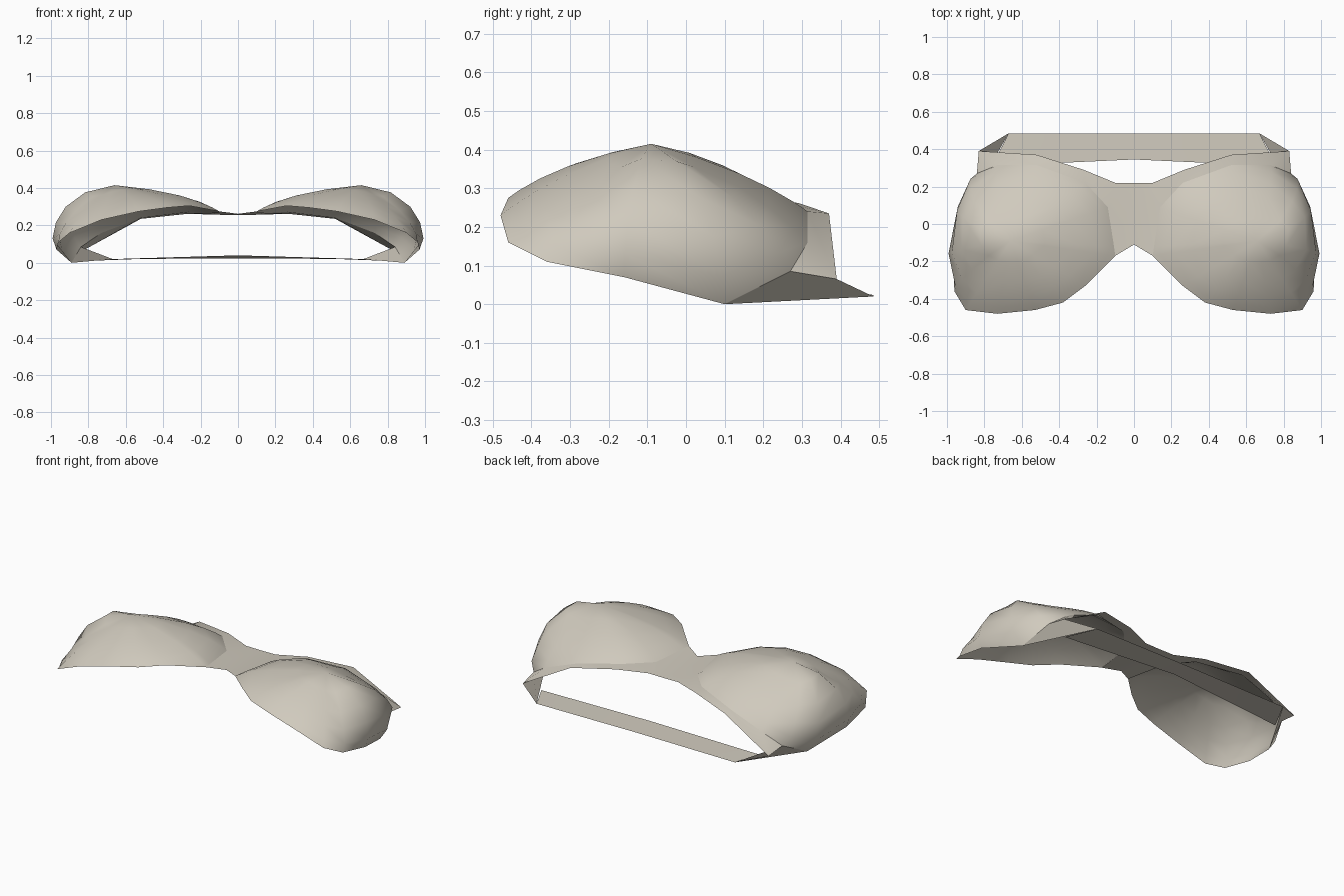
import bpy
import bmesh
from math import sin, cos, pi, radians, sqrt
from mathutils import Vector

if "Cube" in bpy.data.objects:
    bpy.data.objects.remove(bpy.data.objects["Cube"], do_unlink=True)

# Single pale fabric colour
fabric = bpy.data.materials.new("pale_beige_fabric")
fabric.use_nodes = True
colour = (0.63, 0.59, 0.51, 1)
fabric.diffuse_color = colour
bsdf = next(n for n in fabric.node_tree.nodes if n.type == "BSDF_PRINCIPLED")
bsdf.inputs["Base Color"].default_value = colour
bsdf.inputs["Roughness"].default_value = 0.8


def finish(name, bm, angle):
    """Face the cloth upward, then mirror it across the middle."""
    bmesh.ops.remove_doubles(bm, verts=bm.verts, dist=0.001)
    bmesh.ops.recalc_face_normals(bm, faces=bm.faces)
    if sum(f.normal.z * f.calc_area() for f in bm.faces) < 0:
        bmesh.ops.reverse_faces(bm, faces=bm.faces)
    mesh = bpy.data.meshes.new(name)
    bm.to_mesh(mesh)
    bm.free()
    mesh.materials.append(fabric)
    obj = bpy.data.objects.new(name, mesh)
    bpy.context.collection.objects.link(obj)
    mirror = obj.modifiers.new("mirror", "MIRROR")
    mirror.use_clip = True
    bpy.ops.object.select_all(action="DESELECT")
    obj.select_set(True)
    bpy.context.view_layer.objects.active = obj
    bpy.ops.object.shade_smooth_by_angle(angle=radians(angle))


def loft(bm, first, second, closed=False):
    """Join two rows of points, collapsing repeated points to triangles."""
    a = [bm.verts.new(p) for p in first]
    b = [bm.verts.new(p) for p in second]
    count = len(a)
    for i in range(count if closed else count - 1):
        j = (i + 1) % count
        corners = []
        for v in (a[i], a[j], b[j], b[i]):
            if all((v.co - c.co).length > 0.001 for c in corners):
                corners.append(v)
        if len(corners) > 2:
            bm.faces.new(corners)


# Cup rim: position, then outward swell and roundness of the wall above it
rim_data = [
    (.1, -.17, .275, 0, .5), (.1, -.12, .268, 0, .6), (.14, .09, .265, 0, .6),
    (.26, .22, .272, 0, .5), (.52, .315, .24, 0, .3), (.73, .315, .16, .02, .3),
    (.84, .27, .085, .08, .4), (.89, .1, 0, .1, .8), (.97, -.16, .07, .055, .8),
    (.96, -.36, .11, .035, .3), (.9, -.46, .16, 0, .25),
    (.73, -.48, .23, 0, .3), (.53, -.46, .275, 0, .4),
    (.38, -.42, .295, 0, .4), (.26, -.33, .305, 0, .4)]
rim = [Vector(p[:3]) for p in rim_data]
peak = Vector((.66, -.09, .415))


def cup_ring(t):
    """Ring of cup points, from the rim at t = 0 to the peak at t = 1."""
    ring = []
    for base, (*_, swell, roundness) in zip(rim, rim_data):
        across = t + (1 - cos(t * pi / 2) - t) * roundness
        rise = t + (sin(t * pi / 2) - t) * roundness
        p = base.lerp(peak, across)
        p.z = base.z + (peak.z - base.z) * rise
        p.x += swell * sqrt(abs(sin(pi * t)))
        ring.append(p)
    return ring


# Domed cups, open underneath
bm = bmesh.new()
levels = [0, .12, .3, .5, .75, 1]
for low, high in zip(levels, levels[1:]):
    loft(bm, cup_ring(low), cup_ring(high), closed=True)
finish("cups", bm, 60)

# Bridge and side band, joining the cup rims to the free edge
clasp = (.83, .39, .065)
strap_end = (.67, .485, .02)
band_pairs = [
    (0, (0, -.11, .262)), (2, (0, .22, .256)), (2, (.1, .22, .257)),
    (3, (.27, .29, .262)), (4, (.52, .37, .235)), (5, clasp),
    (6, clasp), (7, strap_end)]
bm = bmesh.new()
loft(bm, [rim[i] for i, p in band_pairs], [p for i, p in band_pairs])
finish("bridge_and_side_bands", bm, 80)

# Strap across the back
bm = bmesh.new()
loft(bm, [strap_end, (0, .485, .024)], [(.76, .31, .012), (0, .345, .04)])
finish("back_strap", bm, 60)
